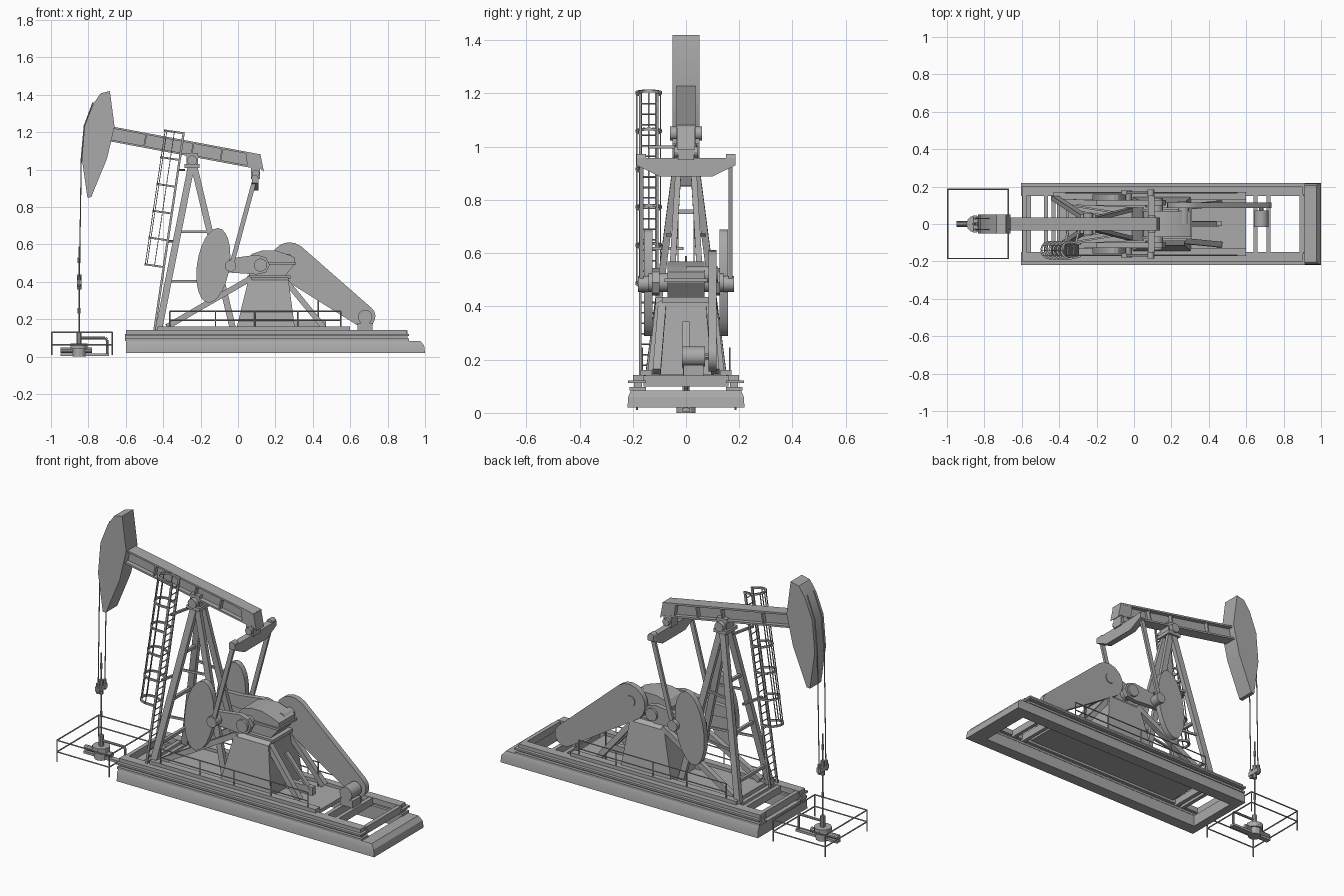
import bpy, bmesh, math
from mathutils import Matrix, Vector

if "Cube" in bpy.data.objects:
    bpy.data.objects.remove(bpy.data.objects["Cube"])

steel = bpy.data.materials.new("grey_steel")
steel.diffuse_color = (0.4, 0.4, 0.4, 1)
steel.use_nodes = True
steel.node_tree.nodes["Principled BSDF"].inputs["Base Color"].default_value = steel.diffuse_color


def frame(p, q):
    """Matrix at the middle of p-q, local z along it, local x near world y."""
    p, q = Vector(p), Vector(q)
    d = (q - p).normalized()
    ref = Vector((0, 1, 0)) if abs(d.y) < 0.95 else Vector((1, 0, 0))
    u = (ref - d * ref.dot(d)).normalized()
    v = d.cross(u)
    m = Matrix((u, v, d)).transposed().to_4x4()
    m.translation = (p + q) / 2
    return m, (q - p).length


def bar(bm, p, q, w, h):
    m, l = frame(p, q)
    bmesh.ops.create_cube(bm, size=1, matrix=m @ Matrix.Diagonal((w, h, l, 1)))


def rod(bm, p, q, r, seg=8, r2=None):
    m, l = frame(p, q)
    bmesh.ops.create_cone(bm, cap_ends=True, segments=seg, radius1=r,
                          radius2=r if r2 is None else r2, depth=l, matrix=m)


def box(bm, x0, x1, y0, y1, z0, z1):
    bar(bm, ((x0 + x1) / 2, (y0 + y1) / 2, z0), ((x0 + x1) / 2, (y0 + y1) / 2, z1), y1 - y0, x1 - x0)


def loft(bm, rings):
    vs = [[bm.verts.new(c) for c in r] for r in rings]
    n = len(vs[0])
    for a, b in zip(vs, vs[1:]):
        for i in range(n):
            bm.faces.new((a[i], a[(i + 1) % n], b[(i + 1) % n], b[i]))
    bm.faces.new(vs[0][::-1])
    bm.faces.new(vs[-1])


def prism(bm, pts, y0, y1):
    loft(bm, [[(x, y, z) for x, z in pts] for y in (y0, y1)])


def path(bm, pts, r, seg=6):
    for a, b in zip(pts, pts[1:]):
        rod(bm, a, b, r, seg)


def finish(name, bm):
    bmesh.ops.recalc_face_normals(bm, faces=bm.faces)
    me = bpy.data.meshes.new(name)
    bm.to_mesh(me)
    bm.free()
    ob = bpy.data.objects.new(name, me)
    me.materials.append(steel)
    bpy.context.collection.objects.link(ob)
    return ob


# concrete foundation: open ring with chamfered rim
bm = bmesh.new()
def rect(x0, x1, y, z):
    return [bm.verts.new(c) for c in ((x0, -y, z), (x1, -y, z), (x1, y, z), (x0, y, z))]
loops = [rect(-.6, 1, .22, .02), rect(-.6, .995, .217, .06), rect(-.6, .975, .207, .085),
         rect(-.55, .91, .152, .085), rect(-.55, .91, .152, .02)]
for a, b in zip(loops, loops[1:] + loops[:1]):
    for i in range(4):
        bm.faces.new((a[i], a[(i + 1) % 4], b[(i + 1) % 4], b[i]))
finish("foundation", bm)

# skid: two long I-beams, cross beams and deck
bm = bmesh.new()
for s in (-1, 1):
    ys = sorted((s * .15, s * .212))
    box(bm, -.605, .915, *ys, .085, .097)
    box(bm, -.605, .905, *sorted((s * .165, s * .195)), .097, .115)
    box(bm, -.605, .915, *sorted((s * .15, s * .218)), .112, .122)
    box(bm, -.6, .9, *sorted((s * .15, s * .2)), .122, .142)
for x in (-.585, -.47, -.43, .65, .72, .895):
    box(bm, x - .011, x + .011, -.16, .16, .1, .14)
finish("skid_frame", bm)
bm = bmesh.new()
box(bm, -.4, .6, -.16, .16, .125, .145)
for s in (-1, 1):
    box(bm, -.43, .6, s * .15 - .02, s * .15 + .02, .142, .162)
finish("deck", bm)

# samson post: splayed front legs, narrow rear legs, bracing and top bearing
bm = bmesh.new()
for s in (-1, 1):
    bar(bm, (-.425, s * .14, .14), (-.25, s * .025, 1.02), .026, .036)
    bar(bm, (-.025, s * .075, .14), (-.235, s * .022, 1.02), .022, .034)
    for f in (.3, .6):
        bar(bm, (-.425 + .175 * f, s * (.14 - .115 * f), .14 + .88 * f),
            (-.025 - .21 * f, s * (.075 - .053 * f), .14 + .88 * f), .01, .012)
for f in (.12, .4, .7):
    y, x, z = .14 - .115 * f, -.425 + .175 * f, .14 + .88 * f
    bar(bm, (x, -y, z), (x, y, z), .016, .016)
finish("samson_post", bm)
bm = bmesh.new()
box(bm, -.285, -.205, -.05, .05, 1.01, 1.03)
rod(bm, (-.245, -.06, 1.05), (-.245, .06, 1.05), .026, 16)
box(bm, -.275, -.215, -.035, .035, 1.03, 1.09)
finish("centre_bearing", bm)

# walking beam: I-section with end plate
bm = bmesh.new()
A, B = Vector((-.70, 0, 1.195)), Vector((.115, 0, 1.042))
up = Vector((.184, 0, .983))
for k in (-.035, .035):
    bar(bm, A + up * k, B + up * k, .07, .01)
bar(bm, A, B, .02, .07)
for f in (0, .25, .56, .75, .93, .995):
    c = A.lerp(B, f)
    bar(bm, c - up * .034, c + up * .034, .064, .008)
finish("walking_beam", bm)
bm = bmesh.new()
prism(bm, [(.04, 1.095), (.12, 1.082), (.138, .99), (.12, 1.005), (.05, 1.02)], -.034, .034)
finish("beam_tail", bm)

# horse head
bm = bmesh.new()
prism(bm, [(-.685, 1.42), (-.735, 1.408), (-.775, 1.35), (-.82, 1.235), (-.835, 1.06),
           (-.805, .85), (-.785, .853), (-.70, 1.06), (-.66, 1.23)], -.05, .05)
finish("horse_head", bm)

# bridle cables, carrier and polished rod
bm = bmesh.new()
for s in (-1, 1):
    path(bm, [(-.775, s * .03, 1.36), (-.822, s * .03, 1.235), (-.838, s * .03, 1.06), (-.848, s * .03, .42)], .003)
    rod(bm, (-.85, s * .03, .375), (-.85, s * .03, .43), .009)
finish("bridle_cables", bm)
bm = bmesh.new()
box(bm, -.862, -.838, -.038, .038, .385, .41)
rod(bm, (-.85, 0, .36), (-.85, 0, .44), .012, 10)
finish("carrier_bar", bm)
bm = bmesh.new()
rod(bm, (-.85, 0, .05), (-.85, 0, .59), .004)
for z in (.23, .5):
    rod(bm, (-.85, 0, z), (-.85, 0, z + .03), .007)
finish("polished_rod", bm)

# wellhead with flow line
bm = bmesh.new()
box(bm, -.95, -.69, -.015, .015, .005, .018)
rod(bm, (-.85, 0, 0), (-.85, 0, .04), .036, 12)
rod(bm, (-.85, 0, .04), (-.85, 0, .07), .046, 12)
rod(bm, (-.85, 0, .07), (-.85, 0, .13), .014, 10)
rod(bm, (-.95, 0, .035), (-.78, 0, .035), .014, 10)
rod(bm, (-.85, -.045, .055), (-.85, .045, .055), .01, 10)
path(bm, [(-.85, 0, .1), (-.71, 0, .1), (-.7, 0, .09), (-.7, 0, .01)], .007, 8)
finish("wellhead", bm)


# railings
def railing(name, corners, posts, z0, levels, r, closed):
    bm = bmesh.new()
    ring = corners + corners[:1] if closed else corners
    for z in levels:
        path(bm, [(x, y, z) for x, y in ring], r)
    for x, y in posts:
        rod(bm, (x, y, z0), (x, y, levels[-1]), r, 6)
    finish(name, bm)


pen = [(-.996, -.184), (-.672, -.184), (-.672, .186), (-.996, .186)]
railing("wellhead_fence", pen, pen, .01, (.065, .13), .004, True)
for s, n in ((-1, "front"), (1, "back")):
    railing(n + "_deck_railing", [(-.365, s * .165), (.55, s * .165)],
            [(x, s * .165) for x in (-.365, -.12, .09, .32, .55)], .14, (.195, .243), .0035, False)

# caged ladder, leaning with the front legs
bm = bmesh.new()
L0, L1 = Vector((-.447, -.14, .14)), Vector((-.29, -.14, 1.2))
d = (L1 - L0).normalized()
out = Vector((-d.z, 0, d.x))
side = Vector((0, 1, 0))
for s in (-1, 1):
    bar(bm, L0 + side * .032 * s, L1 + side * .032 * s, .008, .012)
for i in range(1, 27):
    c = L0.lerp(L1, i / 27)
    rod(bm, c - side * .032, c + side * .032, .003, 6)
finish("ladder", bm)
bm = bmesh.new()
def hoop(c):
    a = [math.pi * i / 10 for i in range(11)]
    return [c + side * .034] + [c + side * .045 * math.cos(t) + out * (.05 + .05 * math.sin(t)) for t in a] + [c - side * .034]
hoops = [hoop(L0.lerp(L1, f)) for f in (.32, .455, .59, .725, .86, .995)]
for h in hoops:
    for a, b in zip(h, h[1:]):
        bar(bm, a, b, .01, .01)
for k in (1, 4, 6, 8, 11):
    bar(bm, hoops[0][k], hoops[-1][k], .004, .004)
for f in (.45, .81):
    c = L0.lerp(L1, f)
    bar(bm, c, c + Vector((.03, .13, 0)), .012, .012)
finish("ladder_cage", bm)

# gearbox pedestal with diagonal braces
bm = bmesh.new()
loft(bm, [[(x0, -y, z), (x1, -y, z), (x1, y, z), (x0, y, z)] for x0, x1, y, z in
          ((-.01, .305, .145, .145), (.055, .27, .115, .41), (.055, .27, .08, .43))])
finish("gearbox_pedestal", bm)
bm = bmesh.new()
for s in (-1, 1):
    bar(bm, (-.38, s * .12, .16), (.07, s * .1, .42), .03, .03)
    bar(bm, (.26, s * .09, .4), (.46, s * .11, .155), .03, .03)
finish("pedestal_braces", bm)

# gearbox housing and crankshaft
bm = bmesh.new()
prism(bm, [(.06, .43), (.05, .52), (.075, .55), (.13, .568), (.2, .568), (.27, .545), (.305, .53),
           (.3, .49), (.25, .43)], -.07, .07)
box(bm, .045, .31, -.08, .08, .492, .504)
box(bm, .05, .28, -.09, .09, .415, .435)
finish("gearbox", bm)
bm = bmesh.new()
rod(bm, (.12, -.14, .49), (.12, .14, .49), .035, 16)
rod(bm, (.265, 0, .52), (.265, .12, .52), .03, 16)
finish("crankshaft", bm)

# cranks, counterweights and pitman arms
for s, n in ((-1, "front"), (1, "back")):
    bm = bmesh.new()
    prism(bm, [(-.2, .46), (.1, .44), (.15, .45), (.17, .49), (.15, .53), (.1, .545), (-.05, .525), (-.2, .52)],
          s * .1, s * .128)
    finish(n + "_crank", bm)
    bm = bmesh.new()
    pts = []
    for i in range(24):
        a = 2 * math.pi * i / 24
        x, z = .088 * math.cos(a), .2 * math.sin(a)
        pts.append((-.132 + x + .12 * z, .488 + z))
    prism(bm, pts, s * .125, s * .157)
    finish(n + "_counterweight", bm)
    bm = bmesh.new()
    rod(bm, (-.04, s * .12, .485), (-.04, s * .18, .485), .03, 16)
    bar(bm, (-.04, s * .167, .47), (.09, s * .167, .95), .014, .024)
    rod(bm, (.09, s * .15, .955), (.09, s * .185, .955), .018, 12)
    finish(n + "_pitman_arm", bm)

# equalizer bar hung from the beam tail
bm = bmesh.new()
prof = [(-.185, .957), (-.185, .93), (-.1, .888), (.1, .888), (.185, .93), (.185, .957)]
loft(bm, [[(x, y, z) for y, z in prof] for x in (.075, .11)])
box(bm, .07, .118, -.03, .03, .95, 1.03)
rod(bm, (.095, -.045, .98), (.095, .045, .98), .02, 12)
finish("equalizer", bm)

# belt guard: two rounded ends joined by straight sides
bm = bmesh.new()
pts = []
for cx, cz, r, a0 in ((.275, .512, .1, 50), (.675, .215, .06, 230)):
    for i in range(9):
        a = math.radians(a0 + 180 * i / 8)
        pts.append((cx + r * math.cos(a), cz + r * math.sin(a)))
prism(bm, pts, .085, .115)
finish("belt_guard", bm)

# motor on its cross beams
bm = bmesh.new()
rod(bm, (.68, -.015, .212), (.68, .072, .212), .038, 20)
rod(bm, (.68, .07, .212), (.68, .1, .212), .012, 10)
box(bm, .64, .72, -.01, .065, .14, .18)
finish("motor", bm)

# brake lever and its housing
bm = bmesh.new()
box(bm, .28, .47, -.012, .016, .145, .19)
rod(bm, (.43, .1, .145), (.43, .1, .31), .004)
bar(bm, (.3, 0, .34), (.45, 0, .17), .025, .012)
finish("brake_lever", bm)

# crisp edges, smooth rounds
bpy.ops.object.select_all(action='SELECT')
bpy.context.view_layer.objects.active = bpy.data.objects["motor"]
bpy.ops.object.shade_smooth_by_angle(angle=math.radians(28))
